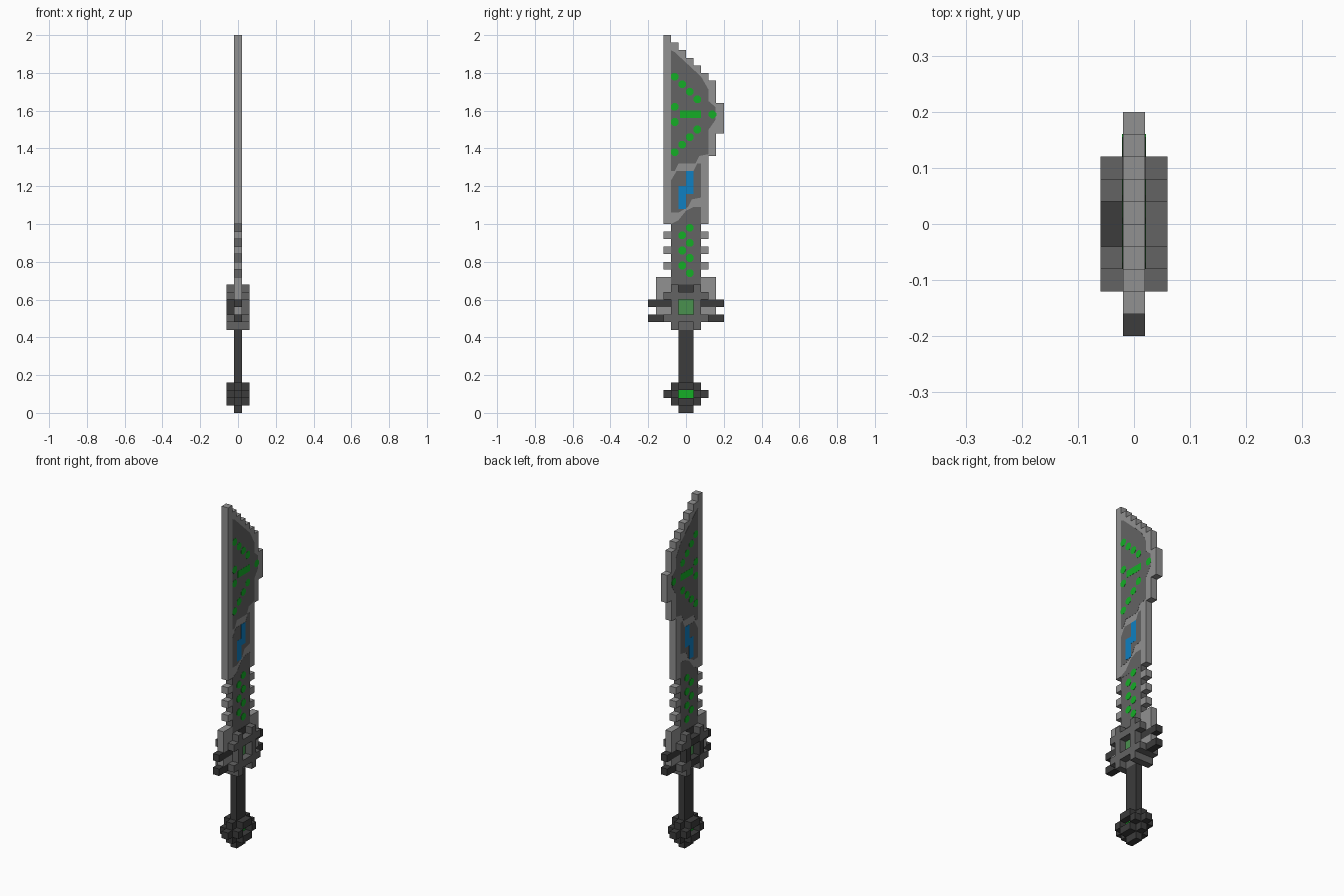
import bpy, bmesh
from math import pi, cos, sin

cube = bpy.data.objects.get("Cube")
if cube:
    bpy.data.objects.remove(cube)

U = 0.04   # edge length of one block


def linear(c):
    return c / 12.92 if c <= 0.04045 else ((c + 0.055) / 1.055) ** 2.4


def material(name, *rgb):
    m = bpy.data.materials.new(name)
    m.use_nodes = True
    col = [linear(c) for c in rgb] + [1]
    m.diffuse_color = col
    m.node_tree.nodes["Principled BSDF"].inputs["Base Color"].default_value = col
    return m


LIGHT = material("light steel", 0.57, 0.57, 0.57)
MID = material("mid grey", 0.39, 0.39, 0.39)
DARK = material("charcoal", 0.235, 0.235, 0.235)
GREEN = material("bright green", 0.08, 0.68, 0.15)
PALE = material("pale green", 0.29, 0.57, 0.31)
BLUE = material("blue", 0.06, 0.5, 0.76)


def prism(bm, outline, x0, x1):
    """Extrude a (y, z) outline from x0 to x1."""
    face = bm.faces.new([bm.verts.new((x0, y, z)) for y, z in outline])
    ext = bmesh.ops.extrude_face_region(bm, geom=[face])["geom"]
    moved = [v for v in ext if isinstance(v, bmesh.types.BMVert)]
    bmesh.ops.translate(bm, verts=moved, vec=(x1 - x0, 0, 0))


def build(name, mat, outlines, spans):
    bm = bmesh.new()
    for x0, x1 in spans:
        for outline in outlines:
            prism(bm, outline, x0, x1)
    bmesh.ops.recalc_face_normals(bm, faces=bm.faces)
    mesh = bpy.data.meshes.new(name)
    bm.to_mesh(mesh)
    bm.free()
    mesh.materials.append(mat)
    bpy.context.collection.objects.link(bpy.data.objects.new(name, mesh))


def rect(c0, r0, c1, r1):
    """Block rectangle; columns count from the centre line."""
    return [(c0 * U, r0 * U), (c1 * U, r0 * U), (c1 * U, r1 * U), (c0 * U, r1 * U)]


def both(c0, r0, c1, r1):
    return [rect(c0, r0, c1, r1), rect(-c1, r0, -c0, r1)]


def octagon(c, r):
    y, z = (c + 0.5) * U, (r + 0.5) * U
    return [(y + 0.022 * cos(a), z + 0.022 * sin(a))
            for a in [(k + 0.5) * pi / 4 for k in range(8)]]


CORE = [(-0.02, 0.02)]
POS, NEG = (0.02, 0.06), (-0.06, -0.02)
PANEL = [(0.018, 0.0207), (-0.0207, -0.018)]
MARK = [(0.018, 0.0214), (-0.0214, -0.018)]

# Stepped blade
outline = [(-3, 25), (3, 25), (3, 34), (4, 34), (4, 37), (5, 37), (5, 41), (4, 41)]
for step in range(7):
    outline += [(4 - step, 44 + step), (3 - step, 44 + step)]
build("blade", LIGHT, [[(c * U, r * U) for c, r in outline]], CORE)

# Toothed neck
build("blade_neck", MID, [rect(-2, 17, 2, 25)], CORE)
build("neck_teeth", LIGHT, [o for r in (19, 21, 23) for o in both(2, r, 3, r + 1)], CORE)

# Inlaid grey panels on both sides
upper_panel = [(-0.08, 1.92), (-0.06, 1.91), (0.08, 1.78), (0.12, 1.71), (0.12, 1.65),
               (0.155, 1.62), (0.155, 1.55), (0.12, 1.5), (0.12, 1.37), (0.07, 1.36),
               (0.05, 1.32), (-0.04, 1.32), (-0.06, 1.28), (-0.08, 1.28)]
middle_panel = [(-0.08, 1.06), (-0.08, 1.23), (-0.05, 1.28), (0.04, 1.28), (0.06, 1.32),
                (0.08, 1.32), (0.08, 1.14), (0.03, 1.13), (0.01, 1.09), (-0.04, 1.06)]
neck_panel = [(-0.08, 0.99), (-0.08, 1.0), (-0.04, 1.02), (0, 1.07), (0.04, 1.09),
              (0.08, 1.09), (0.08, 0.99)]
build("blade_panels", MID, [upper_panel[::-1], middle_panel, neck_panel], PANEL)

# Painted marks
build("blue_mark", BLUE, [rect(-1, 27, 0, 30), rect(0, 29, 1, 32)], MARK)
dots = [(3, 39), (-2, 40), (-2, 38)]
for i in range(4):
    dots += [(i - 2, 44 - i), (i - 2, 34 + i)]
dots += [(-(i % 2), 18 + i) for i in range(7)]
build("green_marks", GREEN, [octagon(c, r) for c, r in dots] + [rect(-0.8, 39, 2, 40)], MARK)

# Guard core, wings and prongs
build("guard_core", MID, [rect(-2, 11, 2, 17)] + both(2, 12, 3, 13), CORE)
build("guard_wings", LIGHT, both(2, 15, 4, 18) + both(2, 13, 4, 14), CORE)
build("guard_prongs", DARK, both(2, 14, 5, 15) + both(3, 12, 5, 13), CORE)

# Raised lattice around the gem
posts = both(1, 11, 2, 12) + both(1, 16, 2, 17)
corners = both(1, 12, 3, 13) + both(1, 15, 3, 16)
inner = both(1, 13, 2, 15) + [rect(-1, 12, 1, 13), rect(-1, 15, 1, 16)]
build("guard_lattice", MID, posts + corners, [POS, NEG])
build("lattice_ring_left", MID, inner, [POS])
build("lattice_ring_right", DARK, inner, [NEG])
build("guard_gem", PALE, [rect(-1, 13, 1, 15)], MARK)
build("guard_notch", DARK, [rect(-1, 16, 1, 17)], MARK)

# Grip and pommel
build("grip", DARK, [rect(-1, 4, 1, 11)], CORE)
build("pommel", DARK, [rect(-1, 0, 1, 1), rect(-2, 1, 2, 4)] + both(2, 2, 3, 3), CORE)
build("pommel_studs", DARK,
      [rect(-1, 1, 1, 2), rect(-1, 3, 1, 4)] + both(1, 2, 2, 3), [POS, NEG])
build("pommel_gem", GREEN, [rect(-1, 2, 1, 3)], MARK)
